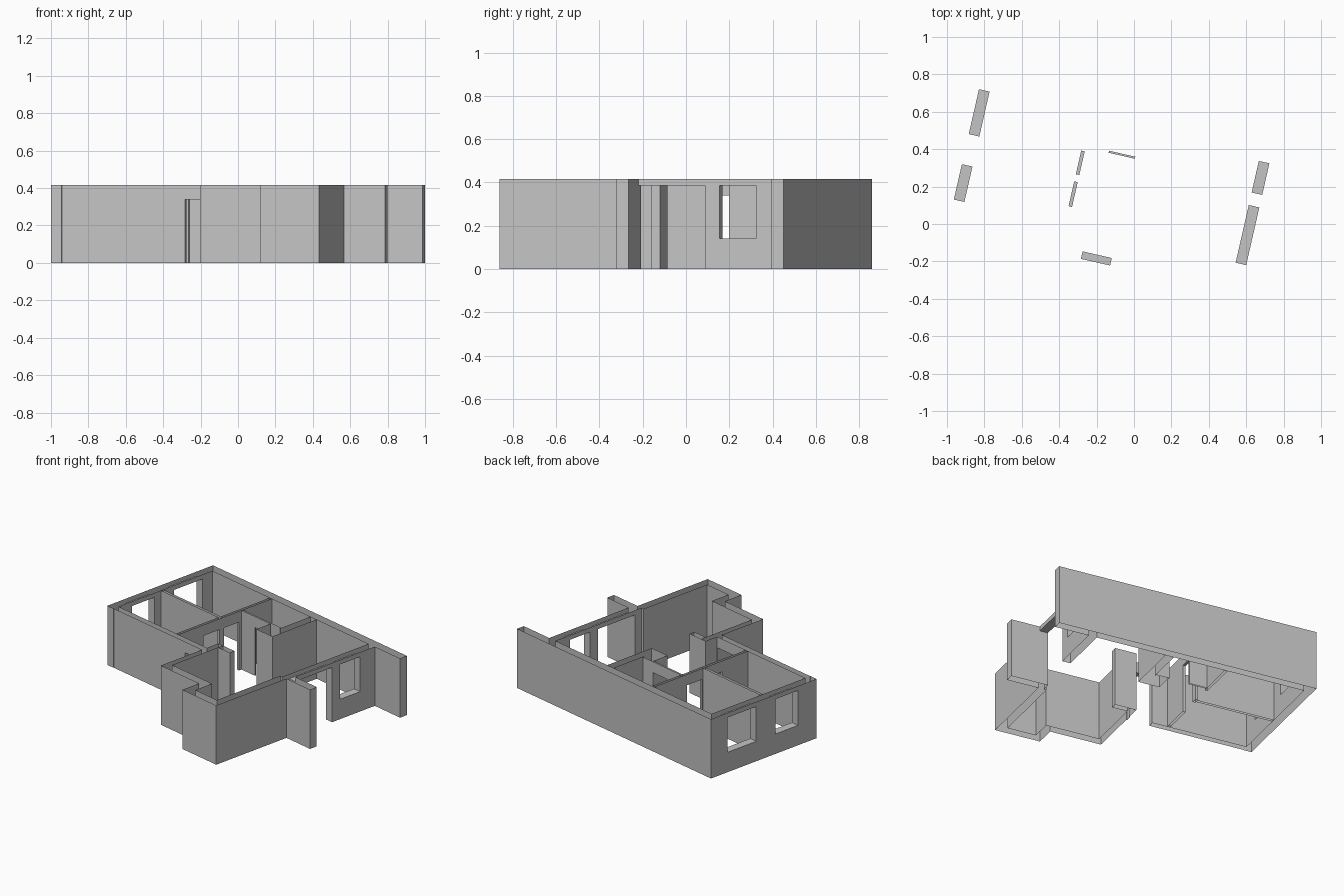
import bpy
import bmesh
import math
from itertools import product
from mathutils import Matrix, Vector

if "Cube" in bpy.data.objects:
    bpy.data.objects.remove(bpy.data.objects["Cube"], do_unlink=True)

HEIGHT = 0.417
THICK = 0.058
DOOR_TOP = 0.34
TALL_TOP = 0.385
SILL = 0.14

# The plan is turned slightly; it is laid out from its back left corner,
# with "along" running to the right and "depth" running to the front.
PLAN = Matrix.Translation((-0.797, 0.86, 0)) @ Matrix.Rotation(math.radians(-12.85), 4, "Z")

plaster = bpy.data.materials.new("grey_plaster")
plaster.use_nodes = True
grey = (0.55, 0.55, 0.55, 1)
plaster.diffuse_color = grey
plaster.node_tree.nodes["Principled BSDF"].inputs["Base Color"].default_value = grey


def across(depth, start, end, thick=THICK):
    """Wall running along the plan, its front face at the given depth."""
    return (start, end, depth - thick, depth, 0, HEIGHT)


def deep(right, back, front, thick=THICK):
    """Wall running front to back, its right face at the given place."""
    return (right - thick, right, back, front, 0, HEIGHT)


def opening(wall, start, end, bottom, top):
    """Hole through a wall, measured along the wall's length."""
    a, b, c, d = wall[:4]
    if b - a > d - c:
        return (start, end, c, d, bottom, top)
    return (a, b, start, end, bottom, top)


def inside(box, point):
    return all(box[2 * i] < point[i] < box[2 * i + 1] for i in range(3))


def build_walls(name, walls, holes):
    """Join walls into one open-topped shell with the holes taken out."""
    cuts = [sorted({round(v, 4) for box in walls + holes for v in box[2 * i:2 * i + 2]})
            for i in range(3)]
    counts = [len(c) - 1 for c in cuts]

    def solid(cell):
        if any(not 0 <= cell[i] < counts[i] for i in range(3)):
            return False
        mid = [(cuts[i][cell[i]] + cuts[i][cell[i] + 1]) / 2 for i in range(3)]
        return any(inside(w, mid) for w in walls) and not any(inside(h, mid) for h in holes)

    bm = bmesh.new()
    for cell in product(*map(range, counts)):
        if not solid(cell):
            continue
        for axis, side in product(range(3), (0, 1)):
            beside = list(cell)
            beside[axis] += 2 * side - 1
            # The shell stays open at the floor and along the wall tops
            if axis == 2 and not 0 <= beside[axis] < counts[axis]:
                continue
            if solid(beside):
                continue
            u, v = (axis + 1) % 3, (axis + 2) % 3
            ring = []
            for du, dv in ((0, 0), (1, 0), (1, 1), (0, 1)):
                step = [0, 0, 0]
                step[axis], step[u], step[v] = side, du, dv
                x, y, z = (cuts[i][cell[i] + step[i]] for i in range(3))
                ring.append(bm.verts.new(PLAN @ Vector((x, -y, z))))
            # Depth runs towards -y, so the winding is mirrored
            bm.faces.new(ring[::-1] if side else ring)
    bmesh.ops.remove_doubles(bm, verts=bm.verts, dist=0.0005)
    bmesh.ops.dissolve_limit(bm, angle_limit=0.01, verts=bm.verts, edges=bm.edges)
    mesh = bpy.data.meshes.new(name)
    bm.to_mesh(mesh)
    bm.free()
    mesh.materials.append(plaster)
    obj = bpy.data.objects.new(name, mesh)
    bpy.context.collection.objects.link(obj)
    return obj


# Outer walls
back_wall = across(THICK, 0, 1.843)
left_wall = deep(THICK, 0, 0.908)
entry_wall = across(0.906, 0, 0.9, 0.041)
right_wall = deep(1.602, 0, 0.8)
side_screen = across(0.8, 1.544, 1.806)
lounge_right = deep(1.582, 0.8, 1.404)
lounge_front = across(1.404, 1.262, 1.582)
lounge_step = deep(1.262 + THICK, 1.203, 1.404)
lounge_mid = across(1.261, 0.9, 1.32)
lounge_left = deep(0.94, 0.766, 1.261, 0.042)

build_walls(
    "outer_walls",
    [back_wall, left_wall, entry_wall, right_wall, side_screen, lounge_right,
     lounge_front, lounge_step, lounge_mid, lounge_left],
    [opening(left_wall, 0.143, 0.389, SILL, TALL_TOP),
     opening(left_wall, 0.554, 0.748, SILL, TALL_TOP),
     opening(right_wall, 0.184, 0.357, SILL, TALL_TOP),
     opening(right_wall, 0.426, 0.742, 0, TALL_TOP),
     opening(entry_wall, 0.733, 0.893, 0, DOOR_TOP)])

# Partitions between the rooms
bedroom_wall = deep(0.625, THICK, 0.865, 0.019)
bedroom_divider = across(0.5, THICK, 0.606, 0.019)
bath_front = across(0.32, 0.625, 0.99, 0.011)
bath_right = deep(1.05, THICK, 0.44)
shaft = across(0.44, 0.9, 1.05, 0.12)
hall_stub = across(0.806, 0.94, 1.05, 0.04)

build_walls(
    "partition_walls",
    [bedroom_wall, bedroom_divider, bath_front, bath_right, shaft, hall_stub],
    [opening(bedroom_wall, 0.341, 0.471, 0, DOOR_TOP),
     opening(bedroom_wall, 0.51, 0.646, 0, DOOR_TOP),
     opening(bath_front, 0.751, 0.895, 0, DOOR_TOP)])
